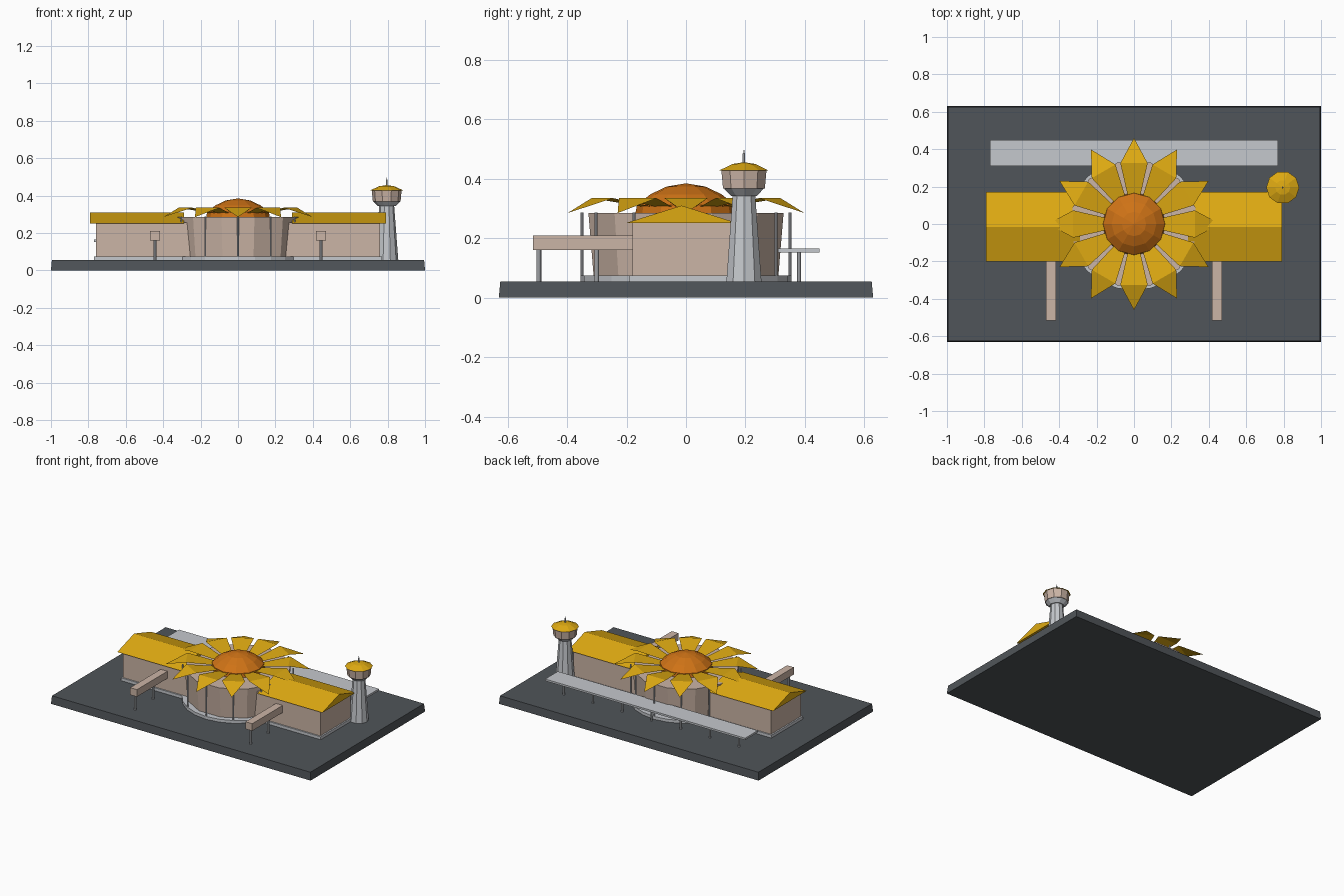
import bpy, bmesh
from math import sin, cos, pi, radians

cube = bpy.data.objects.get("Cube")
if cube:
    bpy.data.objects.remove(cube, do_unlink=True)


def material(name, rgb):
    m = bpy.data.materials.new(name)
    m.use_nodes = True
    m.diffuse_color = (*rgb, 1)
    m.node_tree.nodes["Principled BSDF"].inputs["Base Color"].default_value = (*rgb, 1)
    return m


ASPHALT = material("dark grey", (0.08, 0.09, 0.1))
TAN = material("tan wall", (0.6, 0.46, 0.38))
GREY = material("light grey", (0.56, 0.58, 0.61))
YELLOW = material("golden yellow", (0.73, 0.4, 0.006))
ORANGE = material("orange", (0.62, 0.17, 0.008))


def finish(name, bm, mat, closed=True):
    if closed:
        bmesh.ops.recalc_face_normals(bm, faces=bm.faces)
    mesh = bpy.data.meshes.new(name)
    bm.to_mesh(mesh)
    bm.free()
    mesh.materials.append(mat)
    obj = bpy.data.objects.new(name, mesh)
    bpy.context.collection.objects.link(obj)
    return obj


def box(name, mat, x, y, z, taper=0.0):
    """Box from (min, max) ranges, with the top drawn in by taper."""
    bm = bmesh.new()
    rings = []
    for h, t in ((z[0], 0), (z[1], taper)):
        a, b, c, d = x[0] + t, x[1] - t, y[0] + t, y[1] - t
        rings.append([bm.verts.new((*p, h)) for p in ((a, c), (b, c), (b, d), (a, d))])
    low, top = rings
    bm.faces.new(low[::-1])
    bm.faces.new(top)
    for i in range(4):
        j = (i + 1) % 4
        bm.faces.new((low[i], low[j], top[j], top[i]))
    return finish(name, bm, mat)


def lathe(name, mat, profile, sides, at=(0, 0), turn=0.0):
    """Faceted solid of revolution from (radius, height) pairs."""
    bm = bmesh.new()
    rings = []
    for r, z in profile:
        if r == 0:
            rings.append([bm.verts.new((*at, z))])
            continue
        angles = [turn + 2 * pi * i / sides for i in range(sides)]
        rings.append([bm.verts.new((at[0] + r * cos(a), at[1] + r * sin(a), z)) for a in angles])
    for low, top in zip(rings, rings[1:]):
        for i in range(sides):
            j = (i + 1) % sides
            if len(top) == 1:
                bm.faces.new((low[i], low[j], top[0]))
            else:
                bm.faces.new((low[i], low[j], top[j], top[i]))
    for ring in (rings[0], rings[-1]):
        if len(ring) > 1:
            bm.faces.new(ring)
    return finish(name, bm, mat)


def post(name, x, y, top, r=0.006):
    lathe(name, GREY, [(r, 0.055), (r, top)], 8, (x, y))


def gable_roof(name, x):
    bm = bmesh.new()
    ends = [[bm.verts.new((e, y, z)) for y, z in ((-0.2, 0.252), (0.17, 0.252), (-0.015, 0.31))]
            for e in x]
    for end in ends:
        bm.faces.new(end)
    for i in range(3):
        j = (i + 1) % 3
        bm.faces.new((ends[0][i], ends[0][j], ends[1][j], ends[1][i]))
    finish(name, bm, YELLOW)


# Ground slab
box("ground_slab", ASPHALT, (-1, 1), (-0.63, 0.63), (0, 0.055), 0.005)

# Side wings, front walkways and their legs
for s, side in ((-1, "right"), (1, "left")):
    def span(a, b):
        return tuple(sorted((s * a, s * b)))
    box(side + "_wing_plinth", GREY, span(0.25, 0.77), (-0.19, 0.16), (0.055, 0.075))
    box(side + "_wing_walls", TAN, span(0.25, 0.76), (-0.18, 0.15), (0.075, 0.255))
    gable_roof(side + "_wing_roof", span(0.29, 0.79))
    box(side + "_walkway", TAN, span(0.418, 0.47), (-0.515, -0.175), (0.16, 0.21))
    for y in (-0.495, -0.3):
        post(side + "_walkway_leg", s * 0.444, y, 0.162, 0.008)

# Central hall
lathe("hall_plinth", GREY, [(0.355, 0.055), (0.355, 0.075)], 24)
lathe("hall_walls", TAN, [(0.322, 0.075), (0.34, 0.285)], 12, turn=radians(15))
lathe("dome", ORANGE, [(0.17, 0.285), (0.165, 0.312), (0.12, 0.348), (0.065, 0.374), (0, 0.385)], 12)

# Columns and folded sheet petals around the hall
bm = bmesh.new()
for i in range(12):
    a = radians(30 * i)
    post("hall_column", 0.35 * cos(a), 0.35 * sin(a), 0.287, 0.005)

    def spot(r, w, z):
        return bm.verts.new((r * cos(a) - w * sin(a), r * sin(a) + w * cos(a), z))
    inner = [spot(0.155, w, 0.307) for w in (-0.034, 0.034)]
    fold = [spot(0.325, w, 0.335) for w in (-0.073, 0.073)]
    tip = spot(0.46, 0, 0.285)
    bm.faces.new((inner[0], fold[0], fold[1], inner[1]))
    bm.faces.new((fold[0], tip, fold[1]))
finish("roof_petals", bm, YELLOW, closed=False)

# Rear canopy
box("rear_canopy", GREY, (-0.77, 0.77), (0.31, 0.45), (0.152, 0.165))
for i in range(-3, 4):
    post("canopy_post", i * 0.225, 0.38, 0.153, 0.007)

# Watch tower
T = (0.795, 0.195)
lathe("tower_shaft", GREY, [(0.062, 0.055), (0.04, 0.345)], 10, T)
lathe("tower_collar", GREY, [(0.046, 0.343), (0.073, 0.37)], 10, T)
lathe("tower_cabin", TAN, [(0.074, 0.368), (0.08, 0.43)], 10, T)
lathe("tower_roof", YELLOW, [(0.088, 0.428), (0.04, 0.45), (0, 0.456)], 10, T)
lathe("tower_mast", GREY, [(0.005, 0.45), (0.005, 0.485), (0.002, 0.487), (0.002, 0.497)], 6, T)
